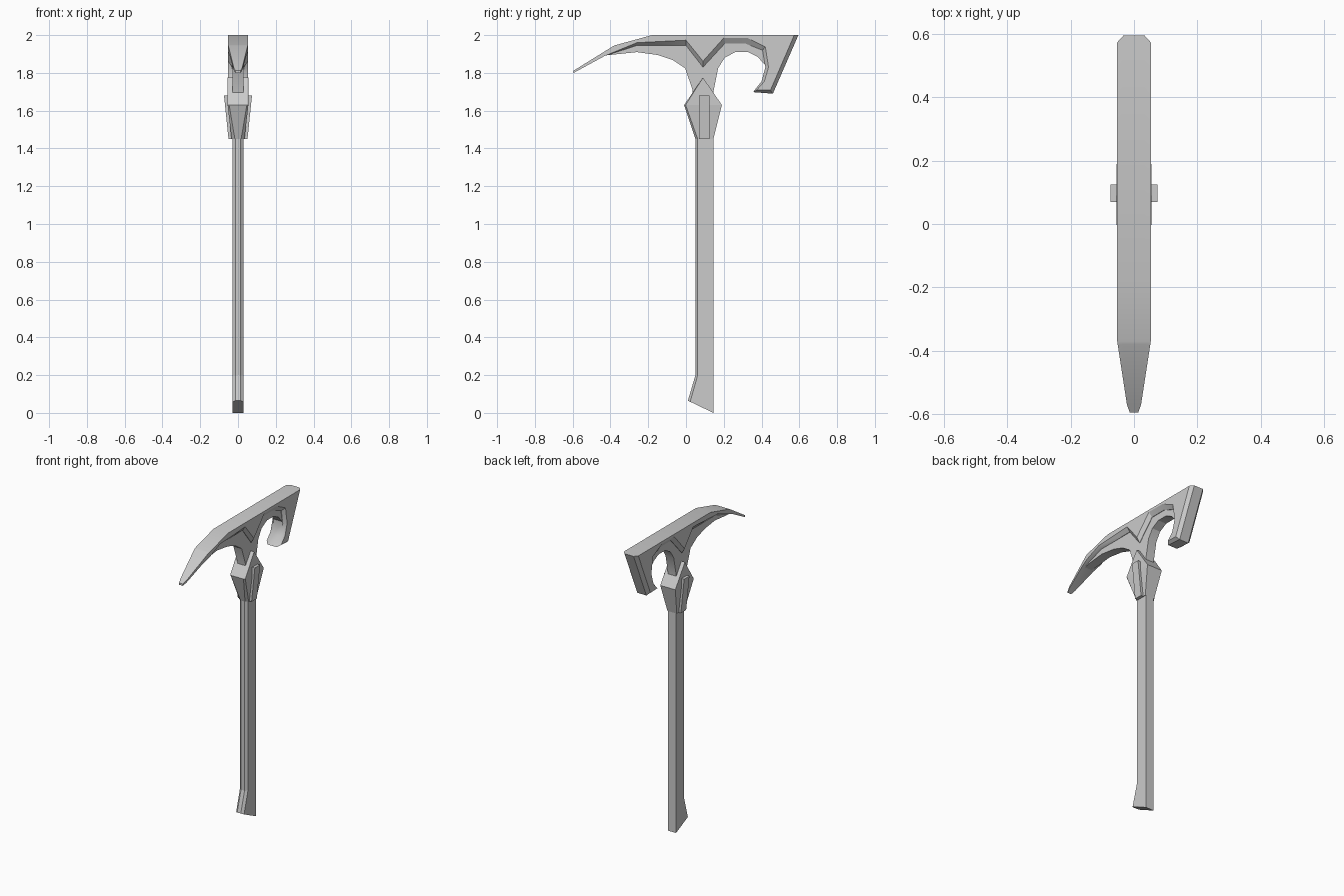
import bpy, bmesh
from math import radians
from mathutils import Vector

if "Cube" in bpy.data.objects:
    bpy.data.objects.remove(bpy.data.objects["Cube"])


def plate(name, outer, inner, x_out, x_in, cuts=(), warp=None, smooth=0):
    """Extrude a (y, z) profile along x. The outline is `outer` in the middle
    and slopes to `inner` at the side faces, which gives chamfered edges."""
    bm = bmesh.new()
    rings = []
    for x, prof in ((-x_in, inner), (-x_out, outer), (x_out, outer), (x_in, inner)):
        rings.append([bm.verts.new((x, y, z)) for y, z in prof])
    n = len(outer)
    for a, b in zip(rings, rings[1:]):
        for i in range(n):
            j = (i + 1) % n
            bm.faces.new((a[i], a[j], b[j], b[i]))
    bm.faces.new(rings[0])
    bm.faces.new(rings[-1])
    for co, no in cuts:
        geom = bm.verts[:] + bm.edges[:] + bm.faces[:]
        bmesh.ops.bisect_plane(bm, geom=geom, dist=1e-4, plane_co=co, plane_no=no)
    if warp:
        for v in bm.verts:
            v.co.x *= warp(v.co)
    bmesh.ops.recalc_face_normals(bm, faces=bm.faces)
    me = bpy.data.meshes.new(name)
    bm.to_mesh(me)
    bm.free()
    if smooth:
        for p in me.polygons:
            p.use_smooth = True
        me.set_sharp_from_angle(angle=radians(smooth))
    ob = bpy.data.objects.new(name, me)
    bpy.context.collection.objects.link(ob)
    return ob


def lerp(t, a, b):
    return a + (b - a) * max(0, min(1, t))


# Width taper toward the pick point
def pick_taper(co):
    if co.y > -0.57:
        return lerp((co.y + 0.57) / 0.2, 0.42, 1)
    return lerp((co.y + 0.595) / 0.025, 0.25, 0.42)


pick_cuts = [(Vector((0, y, 0)), Vector((0, 1, 0))) for y in (-0.37, -0.57)]

# Head blade: thick upper part with sloped lower border and hooked claw
blade_mid = [(-0.595, 1.80), (-0.595, 1.812), (-0.38, 1.945), (-0.18, 2.0),
             (0.595, 2.0), (0.46, 1.69), (0.355, 1.698), (0.40, 1.755),
             (0.42, 1.83), (0.405, 1.92), (0.315, 1.955), (0.205, 1.955),
             (0.09, 1.83), (0.0, 1.945), (-0.26, 1.945), (-0.43, 1.89)]
blade_side = [(-0.595, 1.80), (-0.595, 1.812), (-0.38, 1.945), (-0.18, 2.0),
              (0.573, 2.0), (0.447, 1.708), (0.375, 1.71), (0.415, 1.755),
              (0.437, 1.83), (0.42, 1.938), (0.325, 1.985), (0.20, 1.985),
              (0.09, 1.862), (0.0, 1.973), (-0.26, 1.96), (-0.43, 1.89)]
plate("head_blade", blade_mid, blade_side, 0.033, 0.053, pick_cuts, pick_taper, 28)

# Head web: thinner plate below the blade, running down into the collar
web = [(-0.43, 1.892), (-0.26, 1.965), (0.38, 1.965), (0.43, 1.93),
       (0.43, 1.83), (0.41, 1.85), (0.38, 1.885), (0.33, 1.91), (0.26, 1.91),
       (0.205, 1.88), (0.17, 1.825), (0.145, 1.70), (0.14, 1.6), (0.04, 1.6),
       (0.035, 1.71), (-0.005, 1.825), (-0.07, 1.868), (-0.15, 1.895),
       (-0.26, 1.91)]
plate("head_web", web, web, 0.015, 0.03, pick_cuts, pick_taper, 28)

# Collar joining head and handle
collar_mid = [(0.05, 1.45), (-0.01, 1.63), (0.09, 1.775), (0.19, 1.63), (0.145, 1.45)]
collar_side = [(0.062, 1.45), (-0.002, 1.63), (0.09, 1.775), (0.19, 1.63), (0.145, 1.45)]


def collar_taper(co):
    return lerp((co.z - 1.45) / 0.18, 0.35 if abs(co.x) < 0.05 else 0.62, 1)


plate("collar", collar_mid, collar_side, 0.047, 0.055,
      [(Vector((0, 0, 1.63)), Vector((0, 0, 1)))], collar_taper)

# Raised strips on both collar sides
strip = [(0.07, 1.45), (0.07, 1.68), (0.125, 1.68), (0.125, 1.45)]
plate("collar_strips", strip, strip, 0.02, 0.074,
      warp=lambda co: lerp((co.z - 1.45) / 0.23, 0.68, 1))

# Handle with chamfered front edges and flared foot
handle_mid = [(0.05, 1.5), (0.05, 0.2), (0.01, 0.065), (0.145, 0), (0.145, 1.5)]
handle_side = [(0.062, 1.5), (0.062, 0.2), (0.022, 0.059), (0.145, 0), (0.145, 1.5)]
plate("handle", handle_mid, handle_side, 0.013, 0.029)
